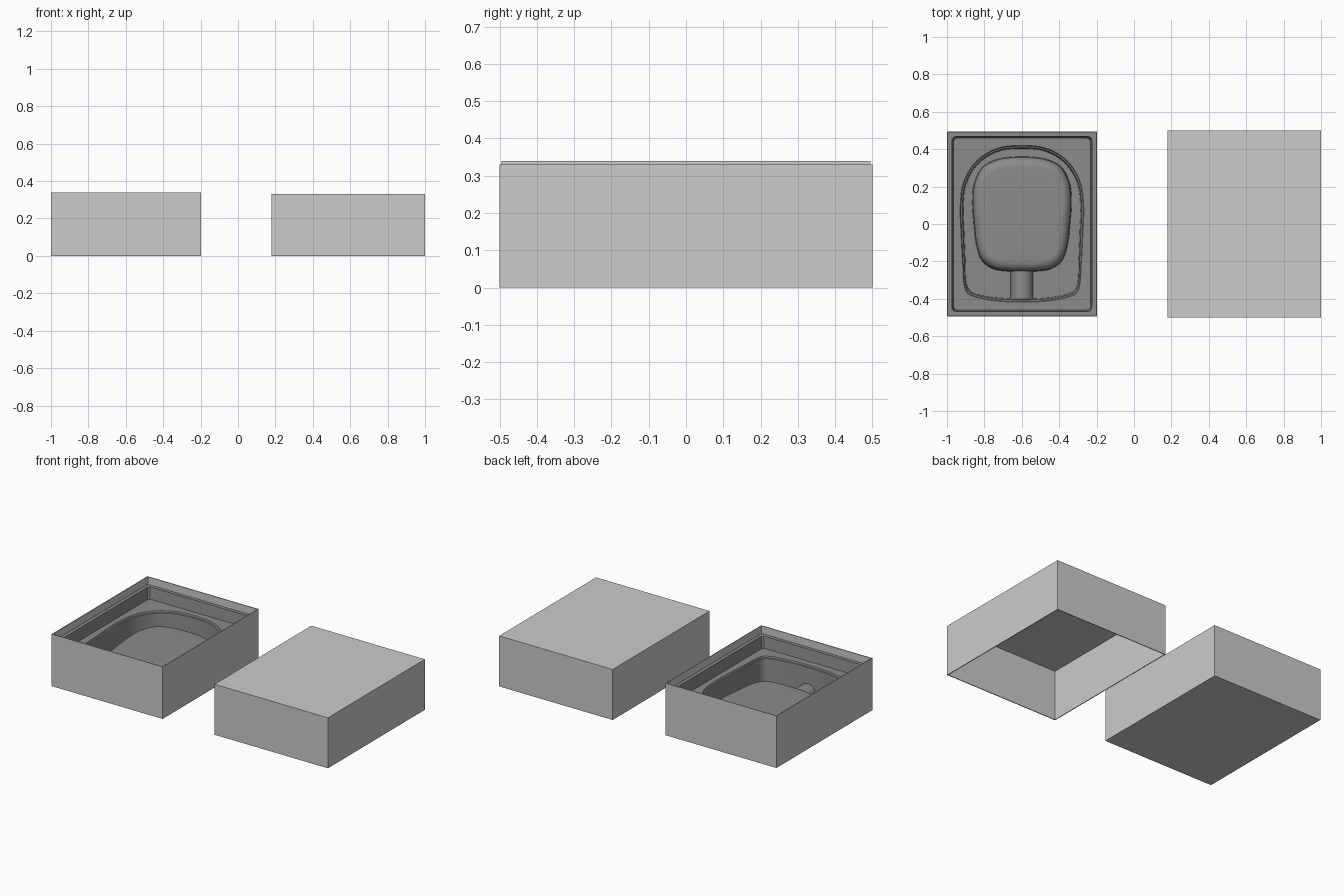
import bpy, bmesh, math
from mathutils import Vector, Matrix

if "Cube" in bpy.data.objects:
    bpy.data.objects.remove(bpy.data.objects["Cube"])

CX = -0.599             # centre of the tray
N = 256                 # rays around the insert

dark = bpy.data.materials.new("dark_grey")
dark.diffuse_color = (0.26, 0.26, 0.26, 1)
dark.use_nodes = True
dark.node_tree.nodes["Principled BSDF"].inputs["Base Color"].default_value = dark.diffuse_color


def add_object(name, bm, material=None):
    me = bpy.data.meshes.new(name)
    bm.to_mesh(me)
    bm.free()
    ob = bpy.data.objects.new(name, me)
    bpy.context.collection.objects.link(ob)
    if material:
        me.materials.append(material)
    return ob


def smooth(ob, angle):
    bpy.ops.object.select_all(action='DESELECT')
    bpy.context.view_layer.objects.active = ob
    ob.select_set(True)
    bpy.ops.object.shade_smooth_by_angle(angle=math.radians(angle))


def open_box(name, cx, hx, hy, height, wall, open_top):
    """Thin-walled carton half, open at the top or at the bottom."""
    bm = bmesh.new()
    bmesh.ops.create_cube(bm, size=1)
    for v in bm.verts:
        v.co = Vector((cx + v.co.x * 2 * hx, v.co.y * 2 * hy, (v.co.z + 0.5) * height))
    sign = 1 if open_top else -1
    bmesh.ops.delete(bm, geom=[f for f in bm.faces if f.normal.z * sign > 0.5], context='FACES')
    mod = add_object(name, bm).modifiers.new("wall", 'SOLIDIFY')
    mod.thickness, mod.offset, mod.use_even_offset = wall, -1, True


def rounded_rect(hx, hy, r):
    pts = []
    for k, (sx, sy) in enumerate([(1, 1), (-1, 1), (-1, -1), (1, -1)]):
        for i in range(7):
            a = math.pi / 2 * (k + i / 6)
            pts.append(Vector((sx * (hx - r) + r * math.cos(a), sy * (hy - r) + r * math.sin(a))))
    return pts


def smooth_loop(half):
    """Mirror a half outline about x = 0 and smooth it with a closed spline."""
    p = [Vector(h) for h in half]
    p += [Vector((-x, y)) for x, y in reversed(half) if x > 0]
    out, n = [], len(p)
    for i in range(n):
        a, b, c, d = p[i - 1], p[i], p[(i + 1) % n], p[(i + 2) % n]
        for s in range(12):
            t = s / 12
            out.append(0.5 * (2 * b + (c - a) * t + (2 * a - 5 * b + 4 * c - d) * t * t
                              + (3 * b - a - 3 * c + d) * t ** 3))
    return out


def by_rays(loop):
    """Resample an outline at equal angles around the centre."""
    res = []
    for k in range(N):
        a = 2 * math.pi * k / N
        d = Vector((math.cos(a), math.sin(a)))
        best = 0
        for i, p in enumerate(loop):
            e = loop[(i + 1) % len(loop)] - p
            den = d.x * e.y - d.y * e.x
            if abs(den) < 1e-9:
                continue
            t = (p.x * e.y - p.y * e.x) / den
            u = (p.x * d.y - p.y * d.x) / den
            if -1e-6 <= u <= 1 + 1e-6:
                best = max(best, t)
        res.append(d * best)
    return res


def inset(ring, amount):
    return [p * (1 - amount / p.length) for p in ring]


# carton halves
open_box("tray_carton", CX, 0.401, 0.495, 0.34, 0.005, True)
open_box("lid_carton", 0.59, 0.41, 0.5, 0.33, 0.005, False)

# outlines of the recess and of the raised block inside it
outer = by_rays(smooth_loop([(0, .42), (.13, .405), (.24, .34), (.31, .23), (.33, .1), (.326, -.05),
                             (.318, -.2), (.31, -.32), (.285, -.375), (.2, -.402), (.1, -.415), (0, -.418)]))
inner = by_rays(smooth_loop([(0, .36), (.12, .35), (.21, .305), (.255, .22), (.266, .12), (.258, 0),
                             (.245, -.11), (.215, -.195), (.155, -.24), (.08, -.253), (0, -.255)]))

PLATFORM, MOAT, BLOCK, R = 0.215, 0.04, 0.155, 0.05
rings = [(by_rays(rounded_rect(.396, .490, .003)), .29),
         (by_rays(rounded_rect(.374, .468, .02)), .29),
         (by_rays(rounded_rect(.366, .460, .02)), PLATFORM),
         (outer, PLATFORM),
         (inset(outer, .004), PLATFORM - .008),
         (inset(outer, .012), PLATFORM - .010),
         (inset(outer, .018), MOAT),
         (inner, MOAT)]
# block wall rounding over into its flat top
for i in range(10):
    a = math.pi / 2 * i / 9
    rings.append((inset(inner, .004 + R * (1 - math.cos(a))), BLOCK - R * (1 - math.sin(a))))
rings.append((inset(inner, .12), BLOCK))

bm = bmesh.new()
loops = [[bm.verts.new((CX + p.x, p.y, z)) for p in ring] for ring, z in rings]
for a, b in zip(loops, loops[1:]):
    for k in range(N):
        j = (k + 1) % N
        bm.faces.new((a[k], a[j], b[j], b[k]))
bm.faces.new(loops[-1])
smooth(add_object("moulded_insert", bm, dark), 35)

# rounded rib joining the block to the front of the recess
bm = bmesh.new()
bmesh.ops.create_cone(bm, segments=32, radius1=.06, radius2=.06, depth=.18, cap_ends=False,
                      matrix=Matrix.Translation((CX, -.32, MOAT)) @ Matrix.Rotation(math.pi / 2, 4, 'X'))
bmesh.ops.delete(bm, geom=[v for v in bm.verts if v.co.z < MOAT - .001], context='VERTS')
smooth(add_object("front_rib", bm, dark), 35)
